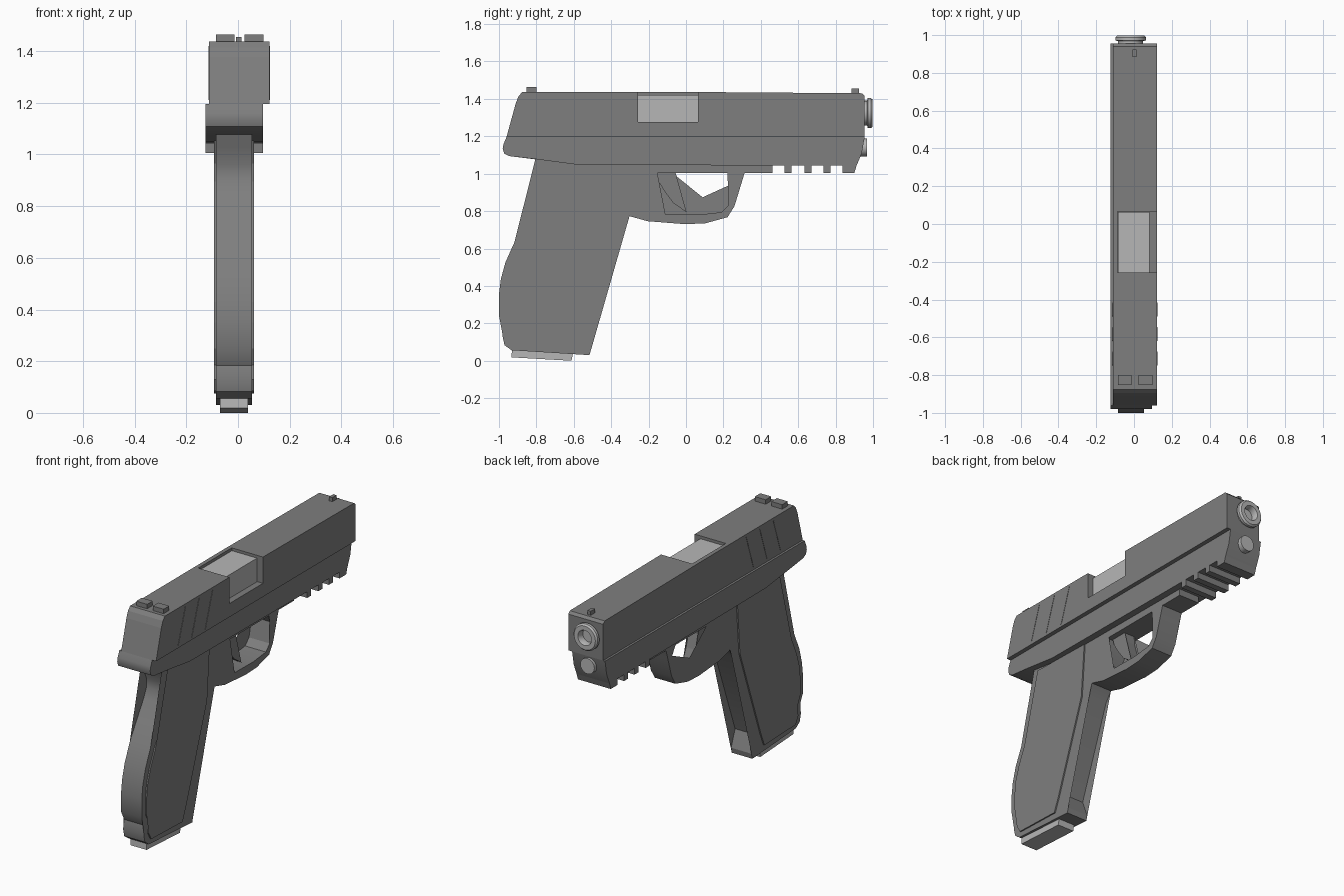
import bpy, bmesh, math
from mathutils import Matrix


def material(name, v):
    m = bpy.data.materials.new(name)
    m.diffuse_color = (v, v, v, 1)
    return m


DARK = material("dark grey", 0.21)
LIGHT = material("light grey", 0.47)


def finish(bm, name, mat, smooth=None):
    bmesh.ops.recalc_face_normals(bm, faces=bm.faces[:])
    me = bpy.data.meshes.new(name)
    bm.to_mesh(me)
    bm.free()
    me.materials.append(mat)
    ob = bpy.data.objects.new(name, me)
    bpy.context.collection.objects.link(ob)
    if smooth:
        bpy.ops.object.select_all(action='DESELECT')
        ob.select_set(True)
        bpy.context.view_layer.objects.active = ob
        bpy.ops.object.shade_smooth_by_angle(angle=math.radians(smooth))
    return ob


def prism(name, pts, x0, x1, mat=DARK, smooth=None):
    """Extrude a side profile of (y, z) points from x0 to x1."""
    bm = bmesh.new()
    a = [bm.verts.new((x0, y, z)) for y, z in pts]
    b = [bm.verts.new((x1, y, z)) for y, z in pts]
    caps = [bm.faces.new(a), bm.faces.new(b[::-1])]
    n = len(pts)
    for i in range(n):
        j = (i + 1) % n
        bm.faces.new((a[i], b[i], b[j], a[j]))
    bmesh.ops.triangulate(bm, faces=caps)
    return finish(bm, name, mat, smooth)


def box(name, x0, x1, y0, y1, z0, z1, mat=DARK):
    return prism(name, [(y0, z0), (y1, z0), (y1, z1), (y0, z1)], x0, x1, mat)


def lathe(name, pts, x, z, mat, n=32):
    """Spin (y, radius) points around an axis along y."""
    bm = bmesh.new()
    rings = []
    for y, r in pts:
        rings.append([bm.verts.new((x + r * math.cos(2 * math.pi * i / n), y,
                                    z + r * math.sin(2 * math.pi * i / n))) for i in range(n)])
    for p, q in zip(rings, rings[1:]):
        for i in range(n):
            j = (i + 1) % n
            bm.faces.new((p[i], p[j], q[j], q[i]))
    bm.faces.new(rings[0])
    bm.faces.new(rings[-1])
    return finish(bm, name, mat, 30)


# Slide with ejection port cut through its top and right side
SL, SR = -0.112, 0.122
slide = prism("slide", [(-0.96, 1.195), (-0.91, 1.377), (-0.895, 1.415), (-0.875, 1.437),
                        (0.0, 1.437), (0.94, 1.43), (0.955, 1.415), (0.955, 1.195)], SL, SR)
cutter = box("port_cutter", -0.087, 0.3, -0.257, 0.065, 1.277, 1.6)
cutter.hide_render = True
mod = slide.modifiers.new("port", 'BOOLEAN')
mod.operation = 'DIFFERENCE'
mod.solver = 'EXACT'
mod.object = cutter
bpy.context.view_layer.objects.active = slide
bpy.ops.object.modifier_apply(modifier="port")
bpy.data.objects.remove(cutter)
box("chamber_block", -0.086, 0.083, -0.256, 0.064, 1.26, 1.42, LIGHT)

# Slanted grip lines at the rear of the slide, both sides
for i, y in enumerate((-0.68, -0.55, -0.42)):
    pts = [(y - 0.07, 1.21), (y - 0.066, 1.21), (y + 0.004, 1.42), (y, 1.42)]
    prism(f"slide_line_left_{i}", pts, SL - 0.002, SL + 0.002)
    prism(f"slide_line_right_{i}", pts, SR - 0.002, SR + 0.002)

# Sights
box("rear_sight_left", -0.086, -0.013, -0.853, -0.8, 1.42, 1.464)
box("rear_sight_right", 0.025, 0.098, -0.853, -0.8, 1.42, 1.464)
box("front_sight", -0.008, 0.014, 0.885, 0.925, 1.42, 1.455)

# Wide frame under the slide
FL, FR = -0.125, 0.096
prism("frame", [(-0.96, 1.195), (-0.975, 1.16), (-0.98, 1.135), (-0.972, 1.108), (-0.944, 1.094),
                (-0.805, 1.078), (-0.596, 1.05), (0.45, 1.043), (0.912, 1.043),
                (0.94, 1.11), (0.955, 1.195)], FL, FR, smooth=30)

# Accessory rail teeth
for i, y in enumerate((0.527, 0.634, 0.735)):
    box(f"rail_tooth_{i}", FL, FR, y, y + 0.038, 1.005, 1.05)
prism("rail_front_tooth", [(0.837, 1.043), (0.837, 1.005), (0.9, 1.005), (0.912, 1.043)], FL, FR)

# Grip and trigger guard as one side profile, closed on top by a bar
GL, GR = -0.085, 0.054
prism("grip_and_guard", [
    (-0.805, 1.08), (-0.785, 1.03), (-0.757, 0.96), (-0.757, 0.905), (-0.783, 0.848),
    (-0.847, 0.746), (-0.917, 0.634), (-0.965, 0.527), (-0.99, 0.436), (-1.0, 0.356),
    (-1.0, 0.243), (-0.97, 0.184), (-0.981, 0.131), (-0.97, 0.083), (-0.933, 0.056),
    (-0.516, 0.03), (-0.51, 0.062), (-0.548, 0.163), (-0.345, 0.714), (-0.302, 0.773),
    (-0.206, 0.746), (-0.003, 0.73), (0.104, 0.735), (0.222, 0.767), (0.259, 0.826),
    (0.291, 0.944), (0.313, 1.003), (0.222, 1.003), (0.254, 0.949), (0.227, 0.832),
    (0.19, 0.794), (0.072, 0.781), (-0.11, 0.783), (-0.168, 0.8), (-0.206, 0.832),
    (-0.217, 0.874), (-0.179, 0.939), (-0.168, 1.003), (-0.168, 1.08)], GL, GR, smooth=30)
box("guard_top_bar", GL, GR, -0.168, 0.462, 1.003, 1.08)

# Raised grip panels on both sides
prism("grip_panels", [
    (-0.765, 1.055), (-0.72, 0.965), (-0.72, 0.895), (-0.75, 0.83), (-0.812, 0.73),
    (-0.88, 0.62), (-0.928, 0.515), (-0.955, 0.43), (-0.965, 0.35), (-0.965, 0.25),
    (-0.935, 0.185), (-0.945, 0.13), (-0.92, 0.085), (-0.62, 0.075), (-0.585, 0.16),
    (-0.385, 0.72), (-0.36, 1.045)], -0.093, 0.062)

# Trigger
prism("trigger", [(-0.163, 1.02), (-0.06, 1.02), (-0.055, 0.95), (-0.03, 0.865), (0.003, 0.794),
                  (-0.067, 0.842), (-0.115, 0.906), (-0.15, 0.965)], -0.05, 0.02)

# Magazine base
prism("magazine_base", [(-0.93, 0.07), (-0.933, 0.018), (-0.612, 0.0), (-0.6, 0.06)],
      -0.07, 0.039, LIGHT)

# Barrel muzzle with bore, and guide rod below it
lathe("barrel", [(0.9, 0.066), (0.968, 0.066), (0.972, 0.081), (0.988, 0.081), (0.998, 0.072),
                 (0.998, 0.046), (0.985, 0.04), (0.958, 0.04)], -0.018, 1.324, LIGHT)
lathe("guide_rod", [(0.88, 0.047), (0.968, 0.047)], -0.015, 1.14, LIGHT)
